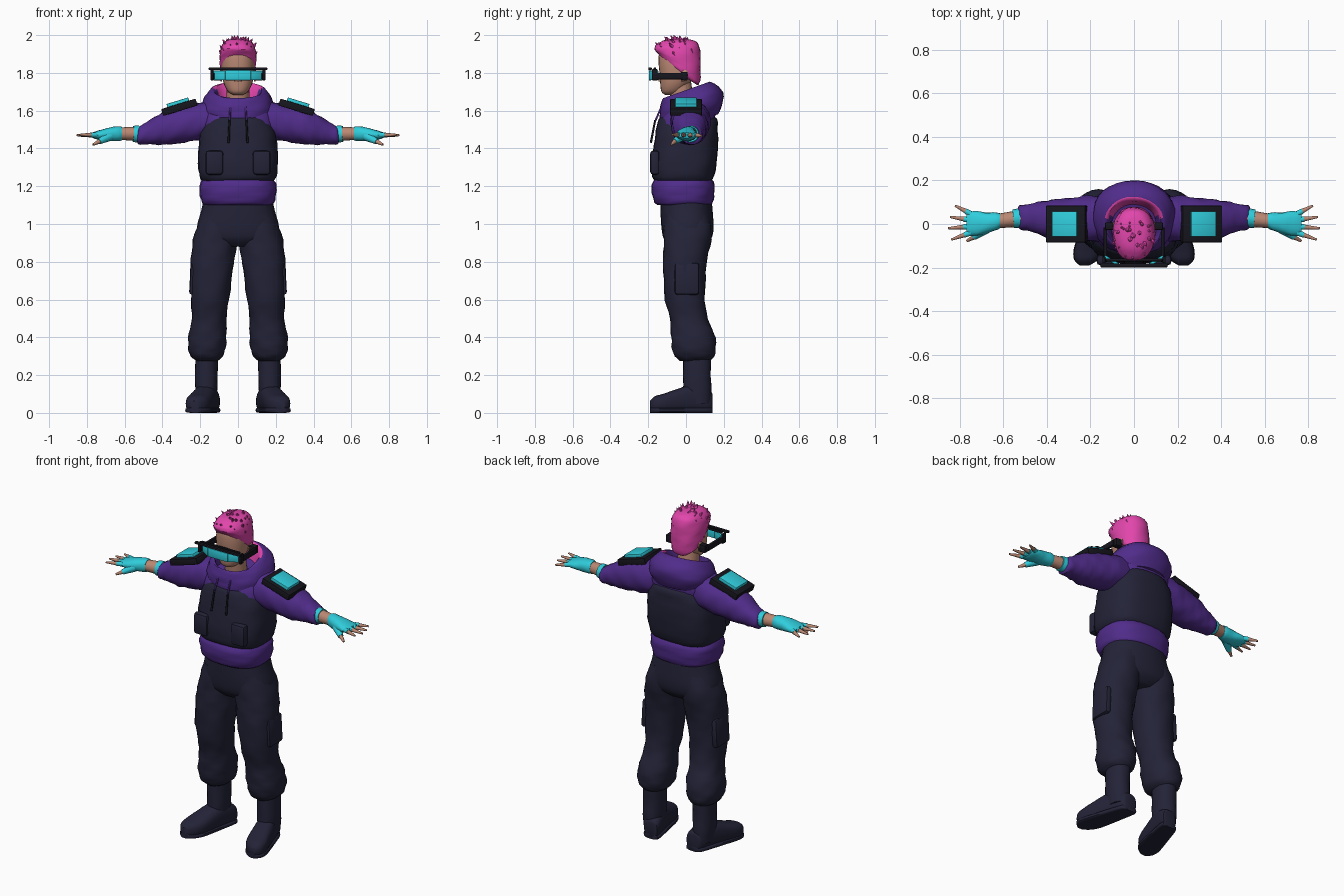
import bpy, bmesh, math, random
from mathutils import Vector

random.seed(7)
if "Cube" in bpy.data.objects:
    bpy.data.objects.remove(bpy.data.objects["Cube"], do_unlink=True)


def material(name, rgb):
    lin = [((c / 255 + 0.055) / 1.055) ** 2.4 for c in rgb] + [1]
    m = bpy.data.materials.new(name)
    m.use_nodes = True
    m.diffuse_color = lin
    m.node_tree.nodes["Principled BSDF"].inputs["Base Color"].default_value = lin
    return m


purple = material("purple cloth", (80, 44, 138))
navy = material("dark navy cloth", (35, 35, 56))
black = material("black plastic", (22, 22, 30))
cyan = material("cyan", (48, 205, 220))
pink = material("pink", (226, 70, 172))
skin = material("skin", (186, 136, 115))


def finish(name, bm, mat, angle=40):
    bmesh.ops.recalc_face_normals(bm, faces=bm.faces[:])
    mesh = bpy.data.meshes.new(name)
    bm.to_mesh(mesh)
    bm.free()
    mesh.materials.append(mat)
    ob = bpy.data.objects.new(name, mesh)
    bpy.context.scene.collection.objects.link(ob)
    bpy.ops.object.select_all(action="DESELECT")
    ob.select_set(True)
    bpy.context.view_layer.objects.active = ob
    bpy.ops.object.shade_smooth_by_angle(angle=math.radians(angle))
    return ob


def spline(rings, steps):
    """Smoothly interpolate ring tuples."""
    out = []
    for i in range(len(rings) - 1):
        quad = [rings[max(0, min(len(rings) - 1, i + k))] for k in (-1, 0, 1, 2)]
        for j in range(steps):
            t = j / steps
            out.append([b + 0.5 * t * (c - a + t * (2 * a - 5 * b + 4 * c - d + t * (3 * (b - c) + d - a)))
                        for a, b, c, d in zip(*quad)])
    return out + [rings[-1]]


def loft(name, rings, mat, axis="Z", s=1, n=24, p=0.9, folds=0.0, steps=3):
    """Skin rings of (x, y, z, radius_a, radius_b, tilt)."""
    bm = bmesh.new()
    loops = []
    for i, ring in enumerate(spline([tuple(r) + (0,) * (6 - len(r)) for r in rings], steps)):
        x, y, z, a, b, tilt = ring
        loop = []
        for k in range(n):
            t = math.tau * k / n
            w = 1 + folds * math.sin(3 * t + 2.1 * i) + folds * math.sin(5 * t - 1.3 * i)
            u = a * w * math.copysign(abs(math.cos(t)) ** p, math.cos(t))
            v = b * w * math.copysign(abs(math.sin(t)) ** p, math.sin(t))
            off = {"Z": (u, v, tilt * v), "X": (0, u, v), "Y": (u, 0, v)}[axis]
            loop.append(bm.verts.new((s * (x + off[0]), y + off[1], z + off[2])))
        loops.append(loop)
    for lo, hi in zip(loops, loops[1:]):
        for k in range(n):
            bm.faces.new((lo[k], lo[(k + 1) % n], hi[(k + 1) % n], hi[k]))
    bm.faces.new(loops[0])
    bm.faces.new(loops[-1])
    return finish(name, bm, mat)


def add_cone(bm, a, b, r1, r2, sides):
    a, b = Vector(a), Vector(b)
    made = bmesh.ops.create_cone(bm, cap_ends=True, segments=sides, radius1=r1, radius2=r2, depth=(b - a).length)
    turn = (b - a).to_track_quat("Z", "Y")
    for v in made["verts"]:
        v.co = turn @ v.co + (a + b) / 2


def rod(name, a, b, r1, r2, mat, s=1, sides=10):
    bm = bmesh.new()
    add_cone(bm, (s * a[0], *a[1:]), (s * b[0], *b[1:]), r1, r2, sides)
    return finish(name, bm, mat)


def box(name, loc, size, mat, s=1, ry=0, rz=0, bevel=0.004):
    bm = bmesh.new()
    bmesh.ops.create_cube(bm)
    for v in bm.verts:
        v.co *= Vector(size)
    bmesh.ops.bevel(bm, geom=bm.edges[:], offset=bevel, segments=2, affect="EDGES", profile=0.5)
    ob = finish(name, bm, mat)
    ob.location = (s * loc[0], loc[1], loc[2])
    ob.rotation_euler = (0, s * ry, s * rz)
    return ob


# Torso, hem, vest
loft("hoodie_body", [(0, -.01, 1.2, .18, .14), (0, 0, 1.4, .19, .145), (0, .005, 1.53, .195, .145),
                     (0, .02, 1.6, .18, .135), (0, .01, 1.64, .12, .11)], purple, p=.8)
loft("hoodie_hem", [(0, -.01, 1.1, .175, .14), (0, -.012, 1.115, .192, .155), (0, -.015, 1.16, .203, .165),
                    (0, -.015, 1.21, .203, .166), (0, -.015, 1.24, .185, .15)], purple, p=.8, folds=.008)
loft("vest", [(0, -.015, 1.225, .185, .145), (0, -.015, 1.25, .203, .163), (0, -.01, 1.32, .212, .172),
              (0, 0, 1.42, .208, .17), (0, .005, 1.5, .195, .163), (0, .01, 1.555, .155, .155),
              (0, .01, 1.57, .13, .13)], navy, p=.7, folds=.006)

# Hood with lining
hood = loft("hood", [(0, .02, 1.55, .165, .15, .2), (0, .03, 1.61, .19, .168, .25), (0, .025, 1.665, .178, .162, .3),
                     (0, .005, 1.705, .145, .13, .35), (0, -.005, 1.7, .12, .112, .35),
                     (0, -.01, 1.63, .1, .1, .3)], purple, n=32, folds=.01)
hood.data.materials.append(pink)
for f in hood.data.polygons:
    if f.center.y > .03 and f.normal.xy.dot(f.center.xy) < 0 and f.center.z > 1.6:
        f.material_index = 1

# Head, neck and face
rod("neck", (0, -.01, 1.58), (0, -.035, 1.76), .062, .06, skin, sides=20)
loft("head", [(0, -.085, 1.683, .025, .025), (0, -.075, 1.7, .052, .055), (0, -.06, 1.74, .074, .076),
              (0, -.045, 1.79, .085, .094), (0, -.045, 1.85, .088, .1), (0, -.045, 1.91, .08, .095),
              (0, -.045, 1.95, .05, .06)], skin)
rod("nose", (0, -.125, 1.755), (0, -.125, 1.815), .022, .008, skin)

# Swept spiky hair
loft("hair_cap", [(0, -.02, 1.79, .07, .078, -.7), (0, -.028, 1.81, .09, .1, -.65), (0, -.035, 1.85, .096, .113, -.45),
                  (0, -.045, 1.9, .097, .122, -.2), (0, -.045, 1.945, .086, .115), (0, -.04, 1.972, .06, .08),
                  (0, -.04, 1.98, .02, .03)], pink, folds=.012)
tufts = bmesh.new()
for i in range(64):
    t, h = random.uniform(0, math.tau), random.uniform(.15, 1)
    side = math.sqrt(1 - h * h)
    d = Vector((side * math.cos(t), side * math.sin(t), h))
    base = Vector((0, -.04, 1.875)) + Vector((d.x * .08, d.y * .102, d.z * .09))
    tip = base + (d * .6 + Vector((random.uniform(-.3, .3), -.45, .55))) * random.uniform(.025, .045)
    tip.z = min(tip.z, 2)
    add_cone(tufts, base, tip, .02, .001, 5)
finish("hair_tufts", tufts, pink, 25)

# Visor
box("visor_lens", (0, -.19, 1.787), (.135, .014, .054), cyan)
box("visor_top_bar", (0, -.19, 1.822), (.31, .018, .014), black)
box("visor_back_bar", (0, -.165, 1.822), (.26, .014, .012), black)

# Hips
loft("trouser_hips", [(0, 0, 1.14, .18, .135), (0, .003, 1.07, .195, .138), (0, .008, .98, .218, .138),
                      (0, .008, .92, .2, .125), (0, .005, .88, .1, .085)], navy, p=.85)

for s, side in ((1, "left_"), (-1, "right_")):
    # Visor sides and ears
    box(side + "visor_lens", (.1, -.17, 1.787), (.082, .014, .05), cyan, s, rz=math.radians(31))
    box(side + "visor_arm", (.132, -.095, 1.783), (.016, .16, .034), black, s)
    box(side + "visor_post", (.138, -.165, 1.79), (.014, .03, .06), black, s)
    box(side + "visor_pad", (.11, -.01, 1.783), (.045, .035, .045), black, s)
    loft(side + "ear", [(.088, -.015, 1.755, .004, .008), (.092, -.01, 1.79, .009, .022),
                        (.09, -.005, 1.815, .004, .01)], skin, s=s, n=10)

    # Sleeve, forearm and glove
    loft(side + "sleeve", [(.1, .02, 1.56, .1, .09), (.2, .025, 1.545, .105, .1), (.28, .022, 1.53, .1, .098),
                           (.36, .02, 1.515, .093, .094), (.42, .025, 1.5, .08, .08), (.48, .03, 1.482, .062, .06),
                           (.525, .03, 1.468, .055, .047), (.535, .03, 1.468, .035, .03)],
         purple, "X", s, folds=.022)
    rod(side + "forearm", (.5, .028, 1.478), (.64, .012, 1.478), .04, .032, skin, s, 16)
    rod(side + "wrist_band", (.525, .027, 1.476), (.555, .024, 1.477), .045, .043, cyan, s, 16)
    loft(side + "glove", [(.615, .015, 1.478, .034, .036), (.635, .012, 1.478, .041, .039), (.68, .005, 1.475, .048, .036),
                          (.72, .003, 1.472, .056, .028), (.755, .003, 1.47, .055, .02),
                          (.77, .003, 1.47, .045, .014)], cyan, "X", s, n=16, folds=.015)
    for i, reach in enumerate((.085, .098, .09, .068)):
        y = -.04 + .029 * i
        root = Vector((.75, y, 1.472))
        aim = Vector((reach, y * .75, -.002 * i))
        rod(f"{side}finger_glove_{i}", root, root + aim * .35, .014, .013, cyan, s)
        rod(f"{side}finger_{i}", root + aim * .3, root + aim * 1.06, .012, .005, skin, s)
    rod(side + "thumb_glove", (.68, -.02, 1.465), (.735, -.06, 1.436), .026, .015, cyan, s)
    rod(side + "thumb", (.73, -.057, 1.439), (.768, -.078, 1.42), .013, .006, skin, s)

    # Shoulder plate
    slope = math.radians(17)
    box(side + "shoulder_plate", (.31, 0, 1.618), (.19, .168, .038), black, s, ry=slope)
    box(side + "shoulder_screen", (.318, 0, 1.641), (.12, .116, .024), cyan, s, ry=slope)

    # Vest pouch, drawstring
    box(side + "vest_pouch", (.125, -.165, 1.325), (.095, .05, .13), navy, s, bevel=.018)
    rod(side + "drawstring_top", (.04, -.13, 1.62), (.045, -.165, 1.54), .005, .005, purple, s)
    rod(side + "drawstring", (.045, -.163, 1.55), (.05, -.186, 1.43), .005, .006, black, s)

    # Trouser leg and cargo pocket
    loft(side + "trouser_leg", [(.1, .005, 1.05, .09, .12), (.115, .01, .95, .114, .128), (.13, 0, .85, .117, .12),
                                (.14, -.008, .75, .112, .113), (.148, -.005, .6, .1, .106), (.153, .015, .5, .092, .1),
                                (.16, .035, .42, .1, .115), (.165, .042, .35, .1, .117), (.165, .045, .3, .085, .105),
                                (.165, .045, .275, .055, .075)], navy, s=s, folds=.018)
    box(side + "cargo_pocket", (.235, .005, .71), (.04, .13, .17), navy, s, ry=math.radians(-3), bevel=.015)

    # Boot
    loft(side + "boot_shaft", [(.165, .06, .32, .06, .075), (.168, .058, .2, .06, .073), (.168, .06, .12, .058, .075),
                               (.17, .06, .05, .05, .07)], navy, s=s, folds=.008)
    foot = [(.14, .055, .03, .045), (.125, .06, .05, .058), (.04, .075, .058, .075), (-.05, .063, .064, .062),
            (-.12, .051, .066, .05), (-.165, .046, .052, .042), (-.19, .04, .022, .024)]
    loft(side + "boot_foot", [(.165 + (.05 - y) * .26, y, z, a, b) for y, z, a, b in foot], navy, "Y", s, p=.75)
    loft(side + "boot_sole", [(.165 + (.05 - y) * .26, y, .014, a * 1.04, .014) for y, z, a, b in foot],
         navy, "Y", s, p=.5)
